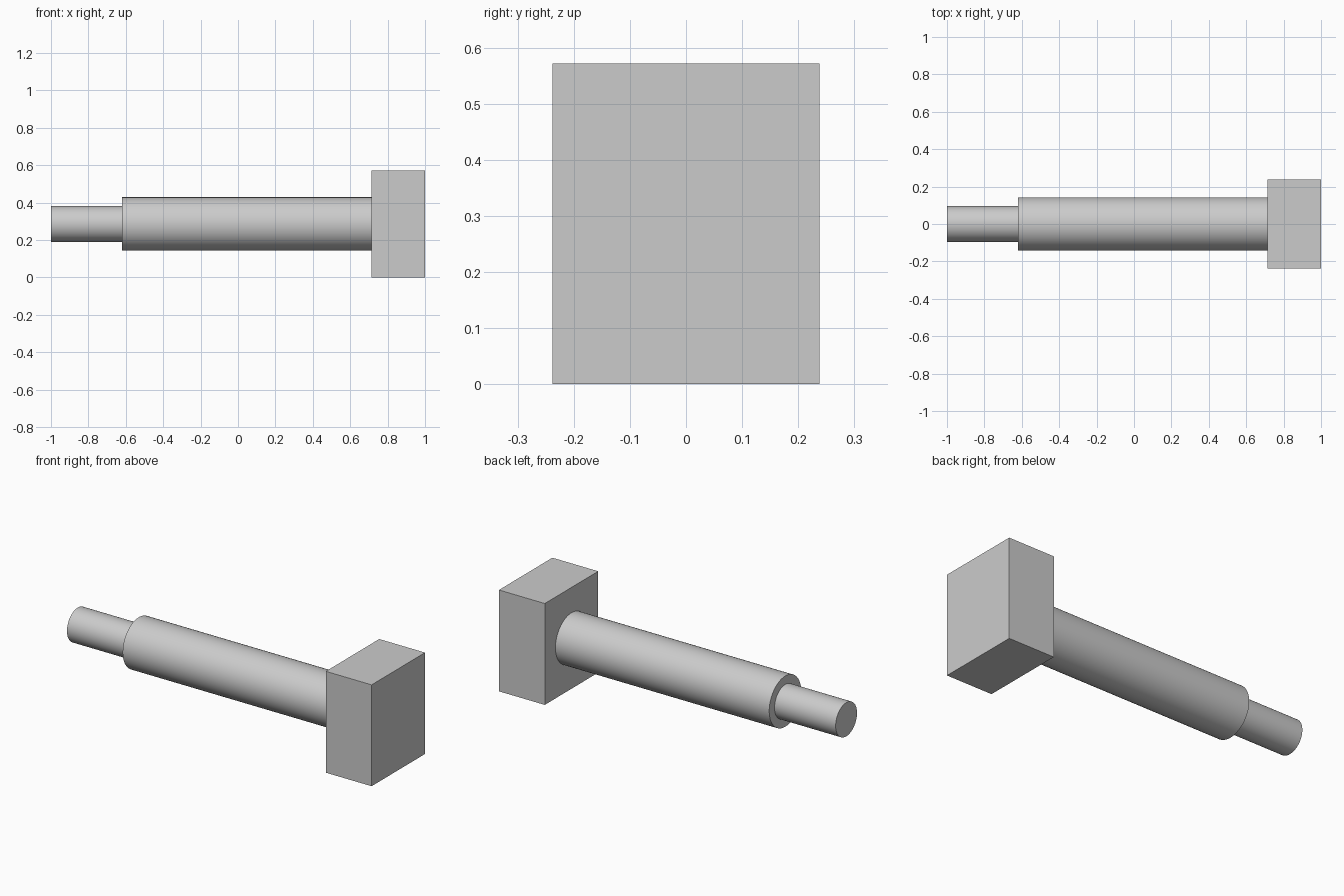
import bpy
import math

default_cube = bpy.data.objects.get("Cube")
if default_cube:
    bpy.data.objects.remove(default_cube, do_unlink=True)

UNIT = 2 / 42            # the part is 42 units long
AXIS_Z = 6 * UNIT        # height of the shaft axis

grey = bpy.data.materials.new("light_grey")
grey.use_nodes = True
grey.diffuse_color = (0.6, 0.6, 0.6, 1)
grey.node_tree.nodes["Principled BSDF"].inputs["Base Color"].default_value = (0.6, 0.6, 0.6, 1)


def rod(name, x0, x1, radius):
    """Smooth cylinder along x between two stations."""
    bpy.ops.mesh.primitive_cylinder_add(
        vertices=96, radius=radius, depth=x1 - x0,
        location=((x0 + x1) / 2, 0, AXIS_Z), rotation=(0, math.pi / 2, 0))
    obj = bpy.context.object
    obj.name = name
    obj.data.materials.append(grey)
    bpy.ops.object.shade_smooth_by_angle(angle=math.radians(30))


# Rectangular head
bpy.ops.mesh.primitive_cube_add(size=1, location=(1 - 3 * UNIT, 0, AXIS_Z))
head = bpy.context.object
head.name = "head_block"
head.scale = (6 * UNIT, 10 * UNIT, 12 * UNIT)
bpy.ops.object.transform_apply(location=False, rotation=False, scale=True)
head.data.materials.append(grey)

# Stepped shaft
shoulder_x = -1 + 8 * UNIT
rod("main_shaft", shoulder_x, 1 - 6 * UNIT, 3 * UNIT)
rod("end_pin", -1, shoulder_x, 2 * UNIT)
